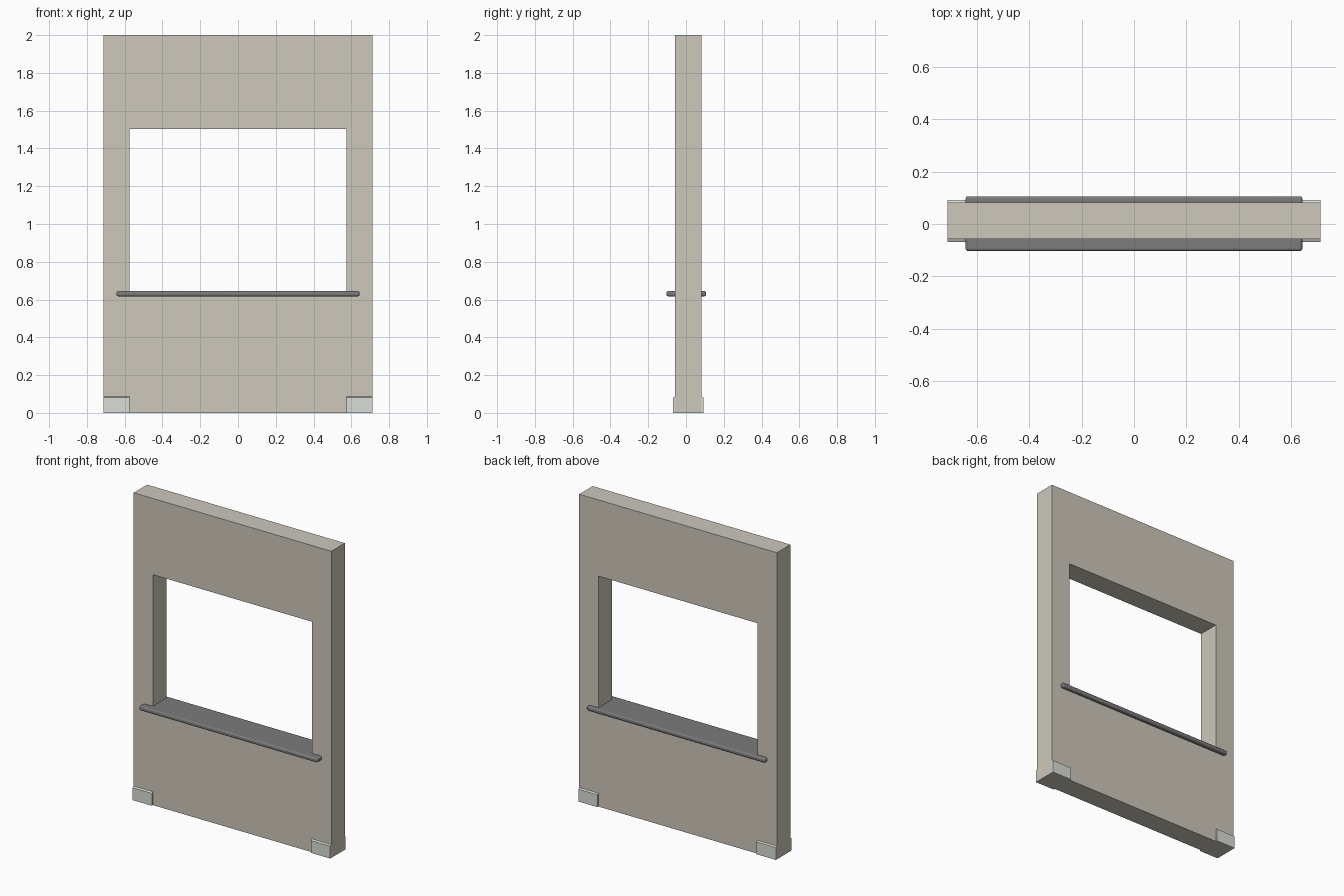
import bpy, bmesh

if "Cube" in bpy.data.objects:
    bpy.data.objects.remove(bpy.data.objects["Cube"])

Y0, Y1 = -0.057, 0.082      # wall front and back
HALF = 0.713                # wall half width
OPEN = 0.574                # opening half width


def material(name, rgb):
    m = bpy.data.materials.new(name)
    m.diffuse_color = (*rgb, 1)
    m.use_nodes = True
    m.node_tree.nodes["Principled BSDF"].inputs["Base Color"].default_value = m.diffuse_color
    return m


def add_object(name, bm, mat):
    bmesh.ops.recalc_face_normals(bm, faces=bm.faces)
    mesh = bpy.data.meshes.new(name)
    bm.to_mesh(mesh)
    bm.free()
    mesh.materials.append(mat)
    ob = bpy.data.objects.new(name, mesh)
    bpy.context.collection.objects.link(ob)
    return ob


def box(bm, lo, hi):
    verts = bmesh.ops.create_cube(bm, size=1)["verts"]
    for v in verts:
        v.co = [(a + b) / 2 + c * (b - a) for a, b, c in zip(lo, hi, v.co)]
    return verts


def smooth(ob, angle=0.6):
    bpy.ops.object.select_all(action='DESELECT')
    ob.select_set(True)
    bpy.context.view_layer.objects.active = ob
    bpy.ops.object.shade_smooth_by_angle(angle=angle)


def rect(half, z0, z1):
    return [(-half, z0), (half, z0), (half, z1), (-half, z1)]


wall_mat = material("wall_beige", (0.62, 0.58, 0.50))
sill_mat = material("sill_grey", (0.20, 0.20, 0.20))
foot_mat = material("foot_grey", (0.70, 0.72, 0.68))

# Wall panel: flat ring around the opening, extruded to full thickness
bm = bmesh.new()
outer = [bm.verts.new((x, Y0, z)) for x, z in rect(HALF, 0, 2)]
inner = [bm.verts.new((x, Y0, z)) for x, z in rect(OPEN, 0.63, 1.503)]
for i in range(4):
    j = (i + 1) % 4
    bm.faces.new((outer[i], outer[j], inner[j], inner[i]))
ext = bmesh.ops.extrude_face_region(bm, geom=bm.faces[:], use_keep_orig=True)
for v in ext["geom"]:
    if isinstance(v, bmesh.types.BMVert):
        v.co.y = Y1
add_object("wall_panel", bm, wall_mat)

# Window sill: rounded board running through the wall
bm = bmesh.new()
box(bm, (-0.643, -0.103, 0.617), (0.643, 0.106, 0.645))
sill = add_object("window_sill", bm, sill_mat)
bev = sill.modifiers.new("rounding", 'BEVEL')
bev.width, bev.segments = 0.009, 3
smooth(sill)

# Corner plates: thin, slightly tapered pads at the base of both faces
for label, wall_y, out_y in (("front", Y0, -0.068), ("back", Y1, 0.092)):
    for side, sx in (("left", -1), ("right", 1)):
        bm = bmesh.new()
        x0, x1 = sorted((sx * OPEN, sx * HALF))
        lo_y, hi_y = sorted((wall_y, out_y))
        for v in box(bm, (x0, lo_y, 0), (x1, hi_y, 0.087)):
            if abs(v.co.y - out_y) < 1e-4 and v.co.z > 0.05:
                v.co.z -= 0.006
        smooth(add_object(f"{label}_{side}_corner_plate", bm, foot_mat))
